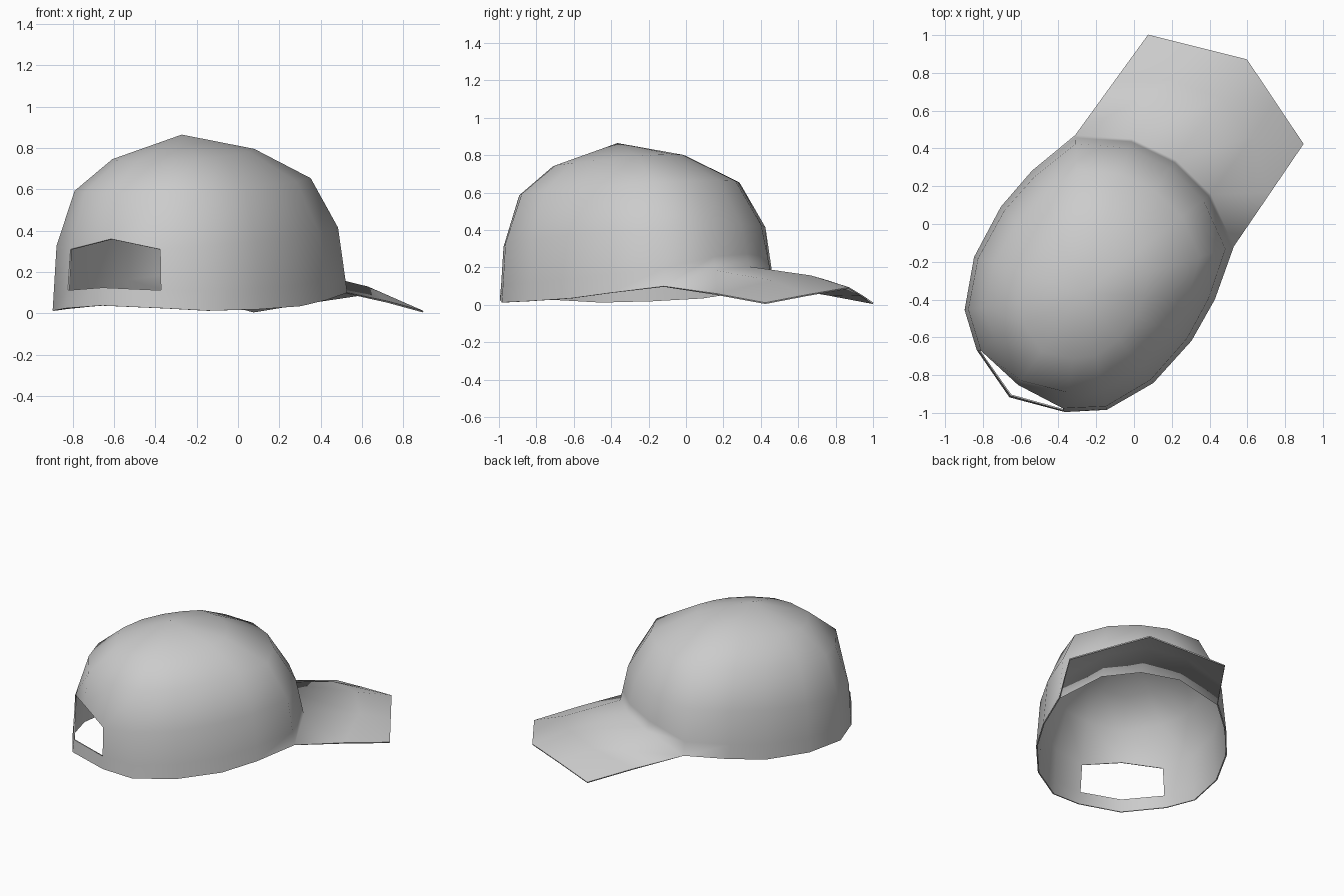
import bpy, bmesh
from math import radians
from mathutils import Matrix, Vector

if "Cube" in bpy.data.objects:
    bpy.data.objects.remove(bpy.data.objects["Cube"])

# Half outline of the crown's lower edge (x, y, z), from back to front centre
half = [(0, -1.13, .038), (.285, -1.025, .025), (.46, -.888, .013),
        (.58, -.63, .02), (.617, -.33, .035), (.592, -.08, .065),
        (.513, .207, .10), (.255, .363, .185), (0, .405, .205)]
APEX = Vector((0, -.456, .865))
# Crown rings: (scale at back, scale at front, height at back, height at front)
levels = [(.975, .94, .31, .43), (.84, .77, .58, .665), (.56, .42, .735, .805)]
back_hole_top = [(0, -1.05, .36), (.265, -1.015, .31)]


def mirrored(pts):
    """Close a half outline into a full ring."""
    return pts + [(-x, y, z) for x, y, z in reversed(pts[1:-1])]


def level_ring(s0, s1, z0, z1):
    out = []
    for x, y, _ in half:
        t = (y + 1.13) / 1.535
        s = s0 + (s1 - s0) * t
        out.append((x * s, APEX.y + (y - APEX.y) * s, z0 + (z1 - z0) * t))
    return out


upper = [level_ring(*lv) for lv in levels]
upper[0][:2] = back_hole_top
# Strap ring sits a third of the way up the side wall
strap = [tuple(Vector(a).lerp(Vector(b), .3)) for a, b in zip(half, upper[0])]
strap[0] = (0, -1.12, .125)
strap[1] = (.275, -1.023, .112)

bm = bmesh.new()
rings = [[bm.verts.new(p) for p in mirrored(h)] for h in [half, strap] + upper]
n = len(rings[0])

# Crown walls, leaving the adjustment opening at the back
for r, (a, b) in enumerate(zip(rings, rings[1:])):
    for i in range(n):
        j = (i + 1) % n
        if r == 1 and i in (0, n - 1):
            continue
        bm.faces.new((a[i], a[j], b[j], b[i]))
top = bm.verts.new(APEX)
for i in range(n):
    bm.faces.new((rings[-1][i], rings[-1][(i + 1) % n], top))

# Brim grows out of the front part of the lower edge
brim_rows = [[(.508, .55, .06), (.26, .74, .13), (0, .81, .157)],
             [(.503, .863, .012), (.252, .96, .055), (0, 1.057, .094)]]
row = rings[0][6:11]
for pts in brim_rows:
    full = pts + [(-x, y, z) for x, y, z in reversed(pts[:-1])]
    new = [bm.verts.new(p) for p in full]
    for i in range(4):
        bm.faces.new((row[i + 1], row[i], new[i], new[i + 1]))
    row = new

for f in bm.faces:
    f.smooth = True
for e in bm.edges:
    e.smooth = not e.is_boundary
# Turn the cap so the brim points back right
bm.transform(Matrix.Translation((-.01, .007, 0)) @ Matrix.Rotation(radians(-35.1), 4, 'Z'))
mesh = bpy.data.meshes.new("cap_crown_and_brim")
bm.to_mesh(mesh)
bm.free()
cap = bpy.data.objects.new("cap_crown_and_brim", mesh)
bpy.context.collection.objects.link(cap)

# Thin fabric thickness
solid = cap.modifiers.new("fabric", 'SOLIDIFY')
solid.thickness = .008
solid.offset = -1
